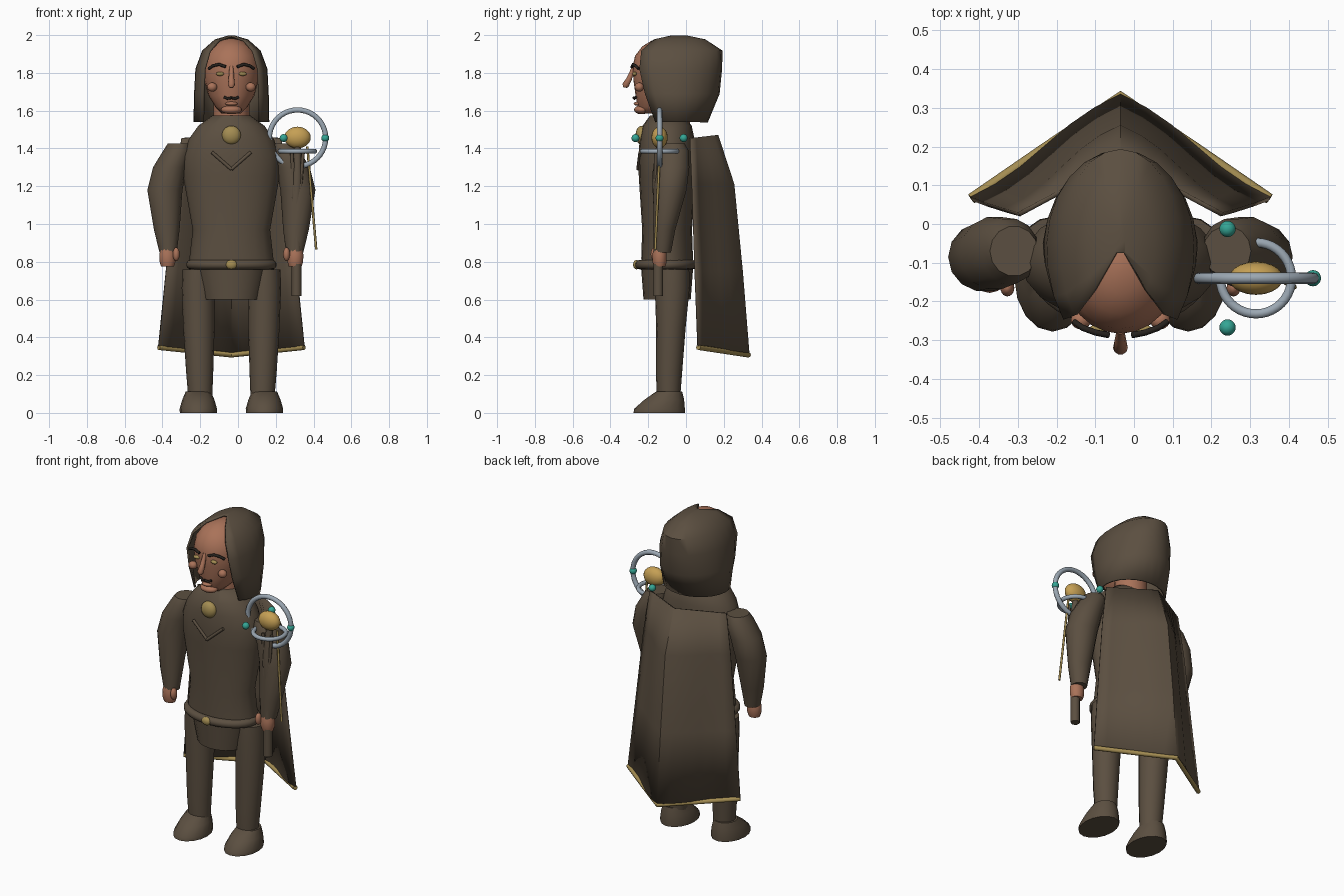
import bpy, bmesh, math
from mathutils import Vector

if "Cube" in bpy.data.objects:
    bpy.data.objects.remove(bpy.data.objects["Cube"])

CX = -0.035  # body symmetry plane


def material(name, rgb):
    m = bpy.data.materials.new(name)
    m.diffuse_color = (*rgb, 1)
    m.use_nodes = True
    m.node_tree.nodes["Principled BSDF"].inputs["Base Color"].default_value = m.diffuse_color
    return m


CLOTH = material("brown_cloth", (0.105, 0.078, 0.052))
SKIN = material("skin", (0.40, 0.17, 0.10))
GOLD = material("bright_gold", (0.56, 0.35, 0.09))
BRASS = material("dull_gold", (0.37, 0.265, 0.085))
STEEL = material("steel", (0.33, 0.39, 0.45))
TEAL = material("teal", (0.035, 0.38, 0.30))
DARK = material("dark_hair", (0.02, 0.016, 0.013))


def finish(name, bm, mat, angle=40):
    bmesh.ops.recalc_face_normals(bm, faces=bm.faces[:])
    me = bpy.data.meshes.new(name)
    bm.to_mesh(me)
    bm.free()
    me.materials.append(mat)
    ob = bpy.data.objects.new(name, me)
    bpy.context.collection.objects.link(ob)
    bpy.ops.object.select_all(action='DESELECT')
    ob.select_set(True)
    bpy.context.view_layer.objects.active = ob
    bpy.ops.object.shade_smooth_by_angle(angle=math.radians(angle))
    return ob


def skin_rows(bm, rows, closed):
    rows = [[bm.verts.new(p) for p in r] for r in rows]
    n = len(rows[0])
    for a, b in zip(rows, rows[1:]):
        for i in range(n if closed else n - 1):
            j = (i + 1) % n
            bm.faces.new((a[i], a[j], b[j], b[i]))
    if closed:
        bm.faces.new(rows[0])
        bm.faces.new(rows[-1])


def loft(name, rings, mat, n=16, angle=40):
    """Stack of horizontal ellipses: x, y, z, radius x, radius y."""
    bm = bmesh.new()
    skin_rows(bm, [[(x + rx * math.cos(k * math.tau / n), y + ry * math.sin(k * math.tau / n), z)
                    for k in range(n)] for x, y, z, rx, ry in rings], True)
    return finish(name, bm, mat, angle)


def ball(name, c, r, mat):
    bm = bmesh.new()
    bmesh.ops.create_uvsphere(bm, u_segments=20, v_segments=12, radius=1)
    for v in bm.verts:
        v.co = Vector([c[i] + v.co[i] * r[i] for i in range(3)])
    return finish(name, bm, mat, 60)


def tube(name, pts, radii, mat, n=10, loop=False):
    """Round tube along points; radii is a number or one per point."""
    pts = [Vector(p) for p in pts]
    if not isinstance(radii, (list, tuple)):
        radii = [radii] * len(pts)
    rows = []
    for i, p in enumerate(pts):
        if loop:
            d = pts[(i + 1) % len(pts)] - pts[i - 1]
        else:
            d = pts[min(i + 1, len(pts) - 1)] - pts[max(i - 1, 0)]
        d.normalize()
        up = Vector((0, 1, 0)) if abs(d.y) < 0.8 else Vector((0, 0, 1))
        if loop:
            up = (p - sum(pts, Vector()) / len(pts)).normalized()
        u = d.cross(up).normalized()
        w = u.cross(d)
        rows.append([p + radii[i] * (u * math.cos(k * math.tau / n) + w * math.sin(k * math.tau / n))
                     for k in range(n)])
    bm = bmesh.new()
    if loop:
        vs = [[bm.verts.new(q) for q in r] for r in rows]
        for i in range(len(vs)):
            a, b = vs[i - 1], vs[i]
            for k in range(n):
                m = (k + 1) % n
                bm.faces.new((a[k], a[m], b[m], b[k]))
    else:
        skin_rows(bm, rows, True)
    return finish(name, bm, mat, 50)


def circle(c, rx, ry, upright=False, n=40):
    out = []
    for k in range(n):
        a, b = rx * math.cos(k * math.tau / n), ry * math.sin(k * math.tau / n)
        out.append((c[0] + a, c[1], c[2] + b) if upright else (c[0] + a, c[1] + b, c[2]))
    return out


def thicken(ob, t):
    m = ob.modifiers.new("thickness", 'SOLIDIFY')
    m.thickness = t
    m.offset = 0


# Torso, belt and hip cloth
loft("torso", [(CX, -0.10, z, rx, ry) for z, rx, ry in (
    (0.76, .225, .135), (0.82, .222, .137), (0.97, .205, .132), (1.25, .255, .15), (1.36, .255, .152),
    (1.45, .225, .145), (1.52, .175, .13), (1.575, .10, .09))], CLOTH, 20, 50)
tube("belt", circle((CX, -0.105, 0.785), .215, .14), .025, CLOTH, loop=True)
ball("belt_buckle", (CX, -0.262, 0.785), (.03, .018, .025), BRASS)
loft("hip_cloth", [(CX, -0.10, .60, .15, .125), (CX, -0.10, .77, .19, .138)], CLOTH, 20)

# Limbs, mirrored about the body plane
for side, s in (("left", -1), ("right", 1)):
    def X(d):
        return CX + s * d
    loft(side + "_leg", [(X(d), y, z, rx, ry) for d, y, z, rx, ry in (
        (.165, -.092, .09, .064, .062), (.168, -.090, .22, .072, .07), (.172, -.08, .45, .083, .078),
        (.175, -.073, .66, .088, .092), (.175, -.073, .76, .085, .09))], CLOTH)
    loft(side + "_boot", [(X(.175), y, z, rx, ry) for y, z, rx, ry in (
        (-.142, 0, .098, .136), (-.14, .022, .099, .134), (-.115, .07, .085, .105), (-.09, .112, .067, .07))], CLOTH)
    loft(side + "_arm", [(X(d), y, z, rx, ry) for d, y, z, rx, ry in (
        (.335, -.125, .85, .046, .047), (.342, -.115, .97, .068, .06), (.352, -.085, 1.18, .093, .09),
        (.325, -.075, 1.30, .09, .095), (.285, -.07, 1.39, .075, .085), (.275, -.07, 1.425, .062, .065))], CLOTH, 14, 50)
    loft(side + "_hand", [(X(.338), -.14, z, rx, ry) for z, rx, ry in (
        (.775, .034, .03), (.80, .042, .038), (.84, .043, .038), (.87, .036, .03))], SKIN, 12)
    ball(side + "_thumb", (X(.292), -.165, .84), (.018, .022, .036), SKIN)

    # Face details on each side
    ball(side + "_eye", (X(.06), -.272, 1.795), (.021, .012, .011), BRASS)
    ball(side + "_cheek", (X(.102), -.248, 1.725), (.026, .024, .024), SKIN)
    tube(side + "_brow", [(X(.03), -.287, 1.832), (X(.065), -.28, 1.845), (X(.098), -.268, 1.838),
                          (X(.12), -.252, 1.822)], .008, DARK, 8)
    tube(side + "_moustache", [(X(0), -.277, 1.668), (X(.02), -.273, 1.664), (X(.038), -.265, 1.672)],
         .007, DARK, 8)
    tube(side + "_chest_chevron", [(X(0), -.254, 1.29), (X(.103), -.243, 1.38)], .009, CLOTH, 8)

# Head with a fairly flat front profile
loft("head", [(CX, y, z, rx, ry) for y, z, rx, ry in (
    (-.16, 1.585, .05, .075), (-.14, 1.62, .085, .115), (-.125, 1.68, .122, .142), (-.12, 1.76, .143, .158),
    (-.12, 1.83, .148, .163), (-.12, 1.89, .135, .150), (-.11, 1.94, .102, .122),
    (-.11, 1.972, .055, .07), (-.11, 1.982, .012, .015))], SKIN, 24, 70)
ball("chin", (CX, -.235, 1.605), (.055, .04, .024), SKIN)
ball("lower_lip", (CX, -.255, 1.637), (.033, .022, .011), SKIN)
tube("nose", [(CX, -.275, 1.835), (CX, -.300, 1.77), (CX, -.320, 1.735), (CX, -.322, 1.722)],
     [.01, .015, .019, .010], SKIN)
loft("neck", [(CX, -.07, 1.50, .095, .09), (CX, -.07, 1.66, .095, .09)], SKIN)

# Hood: open-fronted horizontal arcs narrowing to a peak
bm = bmesh.new()
rows = []
for z, front, w, back in ((1.54, -.16, .195, .11), (1.69, -.215, .192, .172), (1.82, -.245, .185, .185),
                          (1.915, -.235, .15, .188), (1.972, -.17, .085, .10), (1.993, -.075, .012, .0)):
    mid = min(-.06, (front * 2 + back) / 3 + .04)
    row = []
    for k in range(19):
        a = math.radians(-130 + 260 * k / 18)
        depth = (back - mid) if math.cos(a) > 0 else (mid - front) / .643
        row.append((CX + w * math.sin(a), mid + depth * math.cos(a), z))
    rows.append(row)
skin_rows(bm, rows, False)
bm.faces.new([v for v in bm.verts if v.co.z > 1.99])
thicken(finish("hood", bm, CLOTH, 50), .012)

# Cape: ridged sheet with a gold hem
bm = bmesh.new()
rows = []
for z, w, edge, back in ((1.455, .262, .025, .165), (1.21, .298, .035, .25), (.75, .345, .05, .295), (.34, .385, .065, .33)):
    row = []
    for k in range(-6, 7):
        u = k / 6
        y = edge + (back - edge) * (1 - abs(u)) + .012 * math.sin(math.tau * abs(u)) * (z < 1.4)
        drop = .04 * (1 - abs(u)) if z < .5 else -.015 * (1 - abs(u)) * (z > 1.4)
        row.append((CX + w * u, y, z + .015 * (z < .5) - drop))
    rows.append(row)
hem = [rows[-1][i] for i in (0, 3, 6, 9, 12)]
skin_rows(bm, rows, False)
thicken(finish("cape", bm, CLOTH, 28), .012)
tube("cape_hem", [(x, y, z - .008) for x, y, z in hem], .014, BRASS, 8)

# Medallion
ball("medallion", (CX, -.235, 1.47), (.05, .032, .05), BRASS)

# Staff with orb, rings and gems
SX, SY, SZ = .315, -.14, 1.455
tube("staff_shaft", [(.31, -.147, .62), (.31, -.147, 1.12)], .026, CLOTH, 12)
tube("staff_neck", [(.31, -.147, 1.10), (.313, -.15, 1.25), (SX, SY, 1.43)], [.026, .03, .016], CLOTH, 12)
for s in (-1, 1):
    tube("staff_prong", [(.31 + s * .015, -.165, 1.12), (SX + s * .03, -.16, 1.38)], .009, CLOTH, 8)
ball("staff_orb", (SX, SY, 1.458), (.07, .043, .057), GOLD)
tube("upright_ring", circle((SX, SY, SZ), .149, .149, True), .0145, STEEL, loop=True)
tube("level_ring", circle((SX, SY, 1.385), .092, .092), .0125, STEEL, loop=True)
for k in range(3):
    a = k * math.tau / 3
    ball("staff_gem", (SX + .147 * math.cos(a), SY + .147 * math.sin(a), SZ), (.021, .021, .021), TEAL)
tube("hanging_rod", [(.367, -.138, 1.41), (.414, -.163, .865)], .0065, BRASS, 8)
